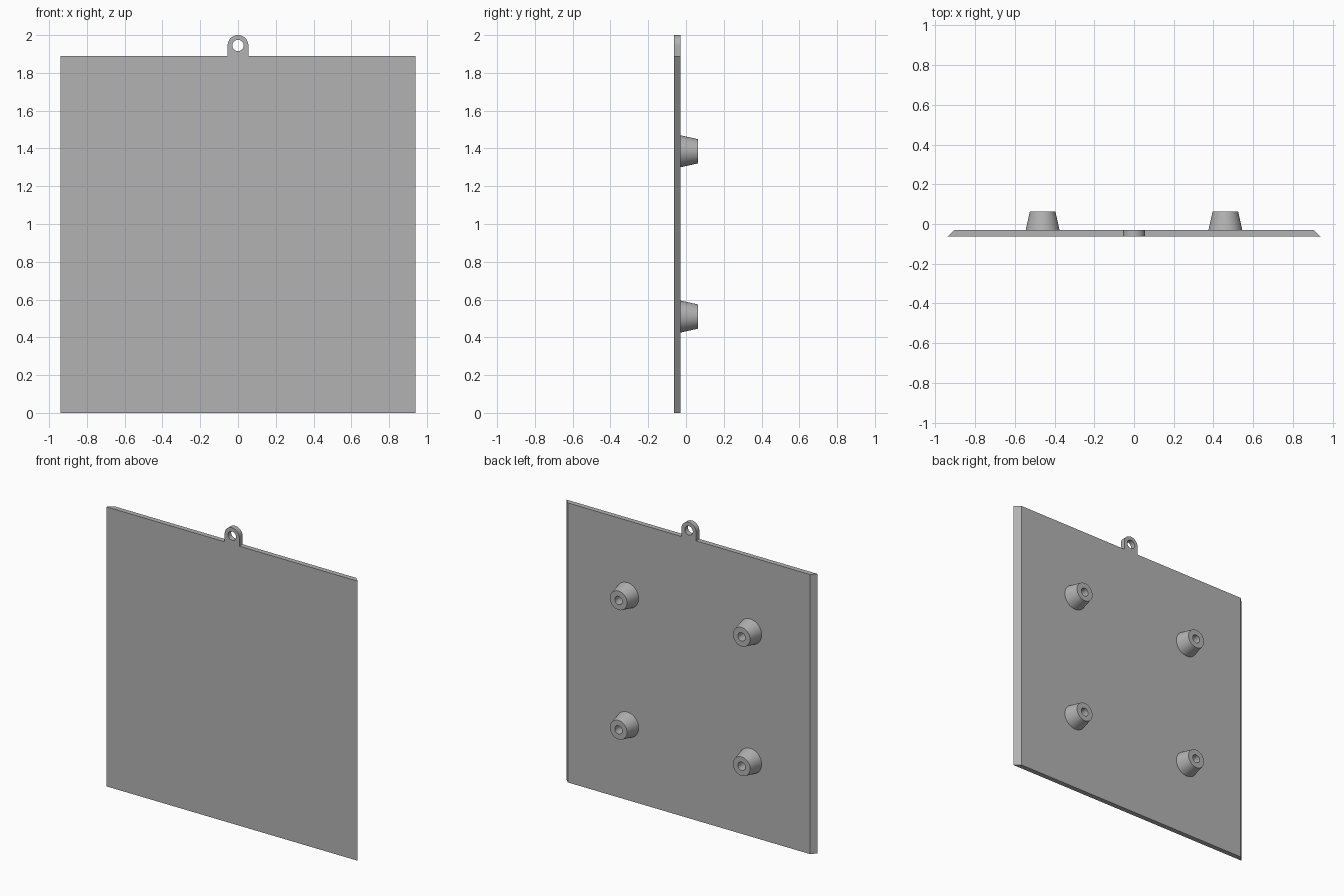
import bpy
import bmesh
import math

if "Cube" in bpy.data.objects:
    bpy.data.objects.remove(bpy.data.objects["Cube"], do_unlink=True)

grey = bpy.data.materials.new("plain_grey")
grey.use_nodes = True
colour = (0.45, 0.45, 0.45, 1)
grey.diffuse_color = colour
grey.node_tree.nodes["Principled BSDF"].inputs["Base Color"].default_value = colour

FRONT, BACK = -0.064, -0.03
WIDTH, HEIGHT, BEVEL = 0.94, 1.89, 0.035
SEGMENTS = 64


def loft(name, rings, loop=False, caps=(False, False), smooth=True):
    """Bridge rings of equal point count, optionally capping the ends."""
    bm = bmesh.new()
    rows = [[bm.verts.new(p) for p in ring] for ring in rings]
    pairs = list(zip(rows, rows[1:])) + ([(rows[-1], rows[0])] if loop else [])
    for a, b in pairs:
        for i in range(len(a)):
            j = (i + 1) % len(a)
            bm.faces.new((a[i], a[j], b[j], b[i]))
    for cap, row in zip(caps, (rows[0], rows[-1])):
        if cap:
            bm.faces.new(row)
    bmesh.ops.recalc_face_normals(bm, faces=bm.faces)
    mesh = bpy.data.meshes.new(name)
    bm.to_mesh(mesh)
    bm.free()
    mesh.materials.append(grey)
    obj = bpy.data.objects.new(name, mesh)
    bpy.context.collection.objects.link(obj)
    if smooth:
        bpy.ops.object.select_all(action="DESELECT")
        obj.select_set(True)
        bpy.context.view_layer.objects.active = obj
        bpy.ops.object.shade_smooth_by_angle(angle=math.radians(30))
    return obj


def circle(x, y, z, radius, square_below=False):
    """Ring facing y; its lower half can be squared off."""
    ring = []
    for i in range(SEGMENTS):
        angle = 2 * math.pi * i / SEGMENTS
        c, s = math.cos(angle), math.sin(angle)
        r = radius
        if square_below and s < 0:
            r /= max(abs(c), abs(s))
        ring.append((x + r * c, y, z + r * s))
    return ring


def slab_outline(half_width, y):
    return [(-half_width, y, 0), (half_width, y, 0),
            (half_width, y, HEIGHT), (-half_width, y, HEIGHT)]


# Panel with side edges slanted inwards towards the back
loft("panel", [slab_outline(WIDTH, FRONT), slab_outline(WIDTH - BEVEL, BACK)],
     caps=(True, True), smooth=False)

# Hanging tab with a round eyelet
TAB_Z, TAB_R, EYE_R = 1.945, 0.055, 0.03
loft("hanging_tab", [circle(0, FRONT, TAB_Z, TAB_R, True),
                     circle(0, BACK, TAB_Z, TAB_R, True),
                     circle(0, BACK, TAB_Z, EYE_R),
                     circle(0, FRONT, TAB_Z, EYE_R)], loop=True)

# Four tapered mounting posts with blind screw holes
TIP, HOLE_R = 0.064, 0.028
for side, x in (("right", -0.46), ("left", 0.46)):
    for level, z in (("lower", 0.51), ("upper", 1.385)):
        loft(f"{level}_{side}_post", [circle(x, BACK, z, 0.085),
                                      circle(x, TIP, z, 0.064),
                                      circle(x, TIP, z, HOLE_R),
                                      circle(x, BACK + 0.002, z, HOLE_R)],
             caps=(True, True))
